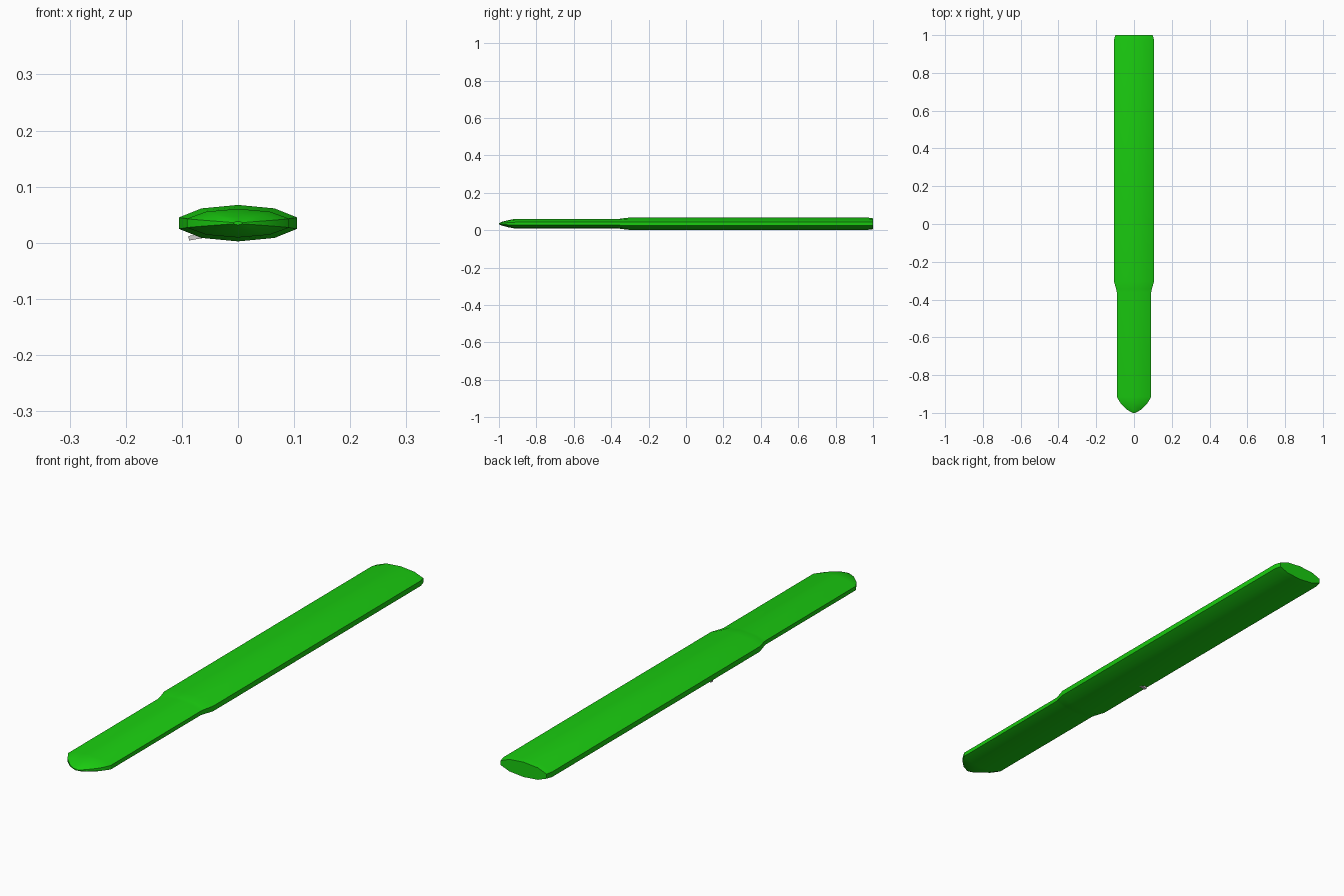
import bpy, bmesh, math

if "Cube" in bpy.data.objects:
    bpy.data.objects.remove(bpy.data.objects["Cube"])

def material(name, color):
    m = bpy.data.materials.new(name)
    m.diffuse_color = color
    m.use_nodes = True
    m.node_tree.nodes["Principled BSDF"].inputs["Base Color"].default_value = m.diffuse_color
    return m

def loft(name, sections, zc, mat=None, sides=10):
    """Flattened ten-sided rings (y, x radius, z radius) lofted along y."""
    bm = bmesh.new()
    rings = []
    for y, rx, rz in sections:
        ring = []
        for i in range(sides):
            a = math.pi / 2 + math.tau * i / sides
            ring.append(bm.verts.new((rx * math.cos(a), y, zc + rz * math.sin(a))))
        rings.append(ring)
    for r0, r1 in zip(rings, rings[1:]):
        for i in range(sides):
            j = (i + 1) % sides
            bm.faces.new((r0[i], r0[j], r1[j], r1[i]))
    bm.faces.new(rings[0])
    bm.faces.new(rings[-1])
    bmesh.ops.recalc_face_normals(bm, faces=bm.faces)
    me = bpy.data.meshes.new(name)
    bm.to_mesh(me)
    bm.free()
    ob = bpy.data.objects.new(name, me)
    bpy.context.collection.objects.link(ob)
    if mat:
        me.materials.append(mat)
    bpy.ops.object.select_all(action='DESELECT')
    ob.select_set(True)
    bpy.context.view_layer.objects.active = ob
    bpy.ops.object.shade_smooth_by_angle(angle=math.radians(30))
    return ob

green = material("green", (0.01, 0.6, 0.005, 1))

# One-piece handle: rounded tip, slim neck, step, wide grip, small end chamfer
loft("handle", [
    (-1.0, 0.008, 0.003), (-0.985, 0.036, 0.010), (-0.95, 0.074, 0.019),
    (-0.915, 0.096, 0.0255), (-0.36, 0.096, 0.0255),
    (-0.345, 0.099, 0.028), (-0.305, 0.111, 0.0325),
    (0.975, 0.111, 0.0325), (1.0, 0.104, 0.029)], 0.035, green)

# Tiny grey tab poking out under the left edge
bpy.ops.mesh.primitive_cube_add(size=1, location=(-0.074, -0.035, 0.0105),
                                rotation=(0, math.radians(-10), 0))
tab = bpy.context.object
tab.name = "small_tab"
tab.scale = (0.028, 0.012, 0.008)
